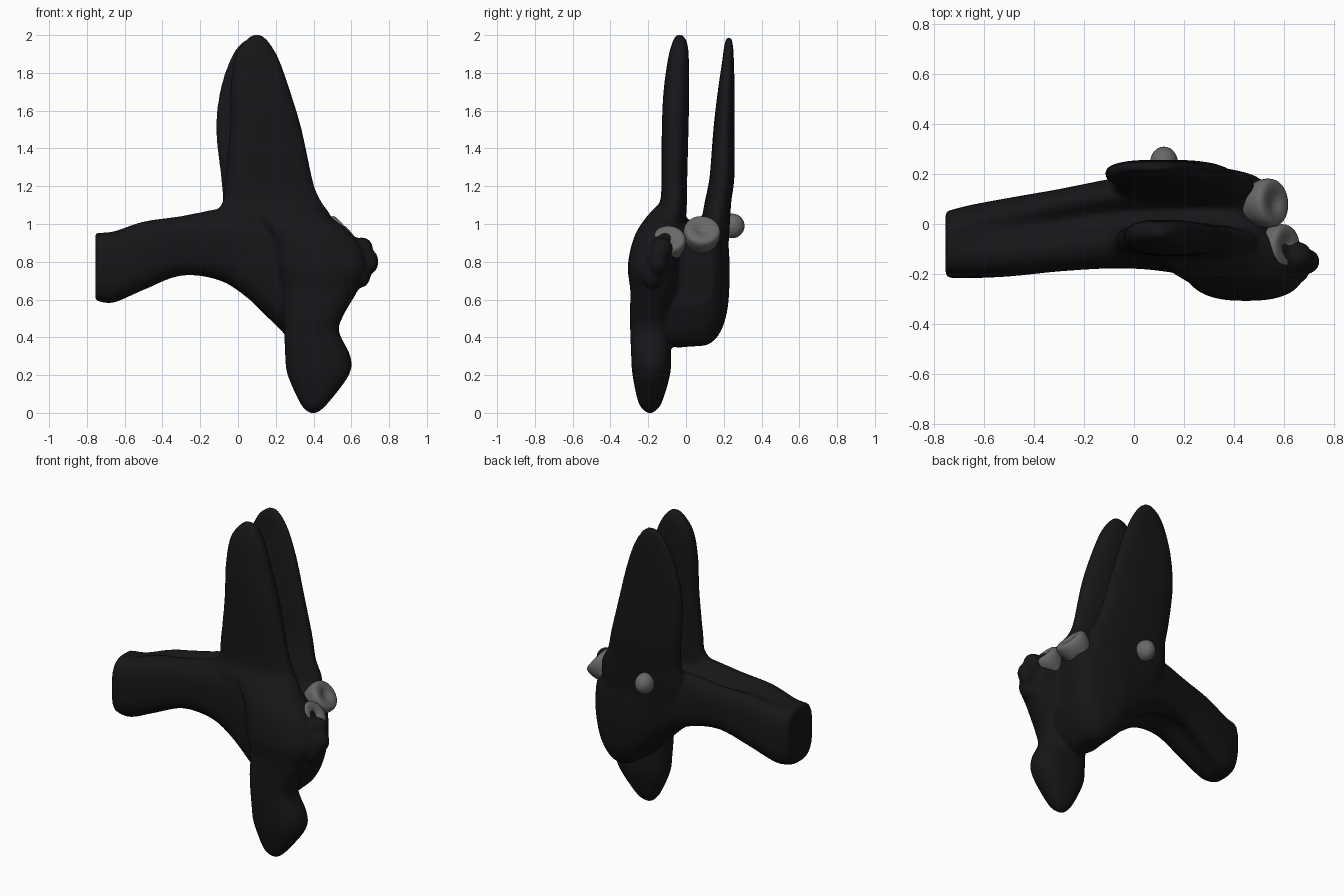
import bpy, bmesh, math
from mathutils import Vector, Matrix

if "Cube" in bpy.data.objects:
    bpy.data.objects.remove(bpy.data.objects["Cube"])


def material(name, c):
    m = bpy.data.materials.new(name)
    m.diffuse_color = (*c, 1)
    m.use_nodes = True
    m.node_tree.nodes["Principled BSDF"].inputs["Base Color"].default_value = m.diffuse_color
    return m


dark = material("dark", (0.008, 0.008, 0.0095))
grey = material("grey", (0.14, 0.14, 0.135))


def finish(bm, name, mat):
    bmesh.ops.recalc_face_normals(bm, faces=bm.faces)
    me = bpy.data.meshes.new(name)
    bm.to_mesh(me)
    bm.free()
    for p in me.polygons:
        p.use_smooth = True
    ob = bpy.data.objects.new(name, me)
    ob.data.materials.append(mat)
    bpy.context.collection.objects.link(ob)
    return ob


def skin(bm, rings):
    """Bridge a list of equal point rings and cap both ends."""
    vs = [[bm.verts.new(p) for p in r] for r in rings]
    n = len(vs[0])
    for a, b in zip(vs, vs[1:]):
        for i in range(n):
            j = (i + 1) % n
            bm.faces.new((a[i], a[j], b[j], b[i]))
    bm.faces.new(vs[0])
    bm.faces.new(vs[-1])


def resample(rows, k=5):
    """Catmull-Rom interpolation between section rows."""
    out = []
    for i in range(len(rows) - 1):
        p = [Vector(rows[max(0, min(len(rows) - 1, i + d))]) for d in (-1, 0, 1, 2)]
        for s in range(k):
            t = s / k
            out.append(p[1] + 0.5 * t * (p[2] - p[0] + t * (2 * p[0] - 5 * p[1] + 4 * p[2] - p[3]
                       + t * (3 * (p[1] - p[2]) + p[3] - p[0]))))
    return out + [Vector(rows[-1])]


def oval(u0, u1, v0, v1, e, n=48):
    """Superellipse filling the box u0..u1, v0..v1."""
    pts = []
    for i in range(n):
        a = 2 * math.pi * i / n
        c, s = math.cos(a), math.sin(a)
        pts.append(((u0 + u1) / 2 + (u1 - u0) / 2 * math.copysign(abs(c) ** (2 / e), c),
                    (v0 + v1) / 2 + (v1 - v0) / 2 * math.copysign(abs(s) ** (2 / e), s)))
    return pts


def loft_up(bm, rows, e=2.2):
    """Rows: z, x0, x1, y0, y1."""
    skin(bm, [[(x, y, r[0]) for x, y in oval(*r[1:], e)] for r in resample([tuple(q) for q in rows])])


bm = bmesh.new()

# beam and rear half of the head: x, z0, z1, y0, y1, groove depth
beam = [(-0.755, .595, .955, -.215, .05, .0), (-.66, .58, .965, -.217, .075, .015),
        (-.5, .645, 1.02, -.21, .105, .04), (-.3, .72, 1.05, -.19, .14, .07),
        (-.1, .695, 1.09, -.178, .18, .09), (.05, .60, 1.11, -.182, .205, .12),
        (.2, .46, 1.11, -.20, .225, .17), (.30, .365, 1.10, -.20, .23, .16),
        (.41, .345, 1.05, -.20, .215, .09), (.49, .42, .99, -.2, .19, .04),
        (.54, .56, .92, -.16, .15, .01)]
rings = []
for x, z0, z1, y0, y1, d in resample(beam):
    ring = []
    for y, z in oval(y0, y1, z0, z1, 2.9):
        g = d * math.exp(-((y - (y0 + y1) / 2 - .03) / .055) ** 2)
        up = z > (z0 + z1) / 2
        ring.append((x, y, z - g if up else z + g * (.6 if x < .1 else .1)))
    rings.append(ring)
skin(bm, rings)

# front lower lobe rising into the cheek
loft_up(bm, [(0.0, .375, .42, -.205, -.175), (.05, .33, .475, -.25, -.13), (.2, .263, .587, -.283, -.085),
             (.3, .25, .595, -.29, -.08), (.43, .245, .535, -.295, -.085), (.52, .24, .56, -.297, -.075),
             (.65, .235, .635, -.295, -.04), (.78, .21, .685, -.308, -.035), (.93, .18, .62, -.275, -.02),
             (1.03, .1, .50, -.215, -.02), (1.1, .05, .42, -.15, -.02)], 2.5)

# front fin and rear fin
loft_up(bm, [(.85, -.1, .5, -.18, .0), (1.02, -.13, .50, -.17, .0), (1.12, -.08, .44, -.137, .005),
             (1.22, -.07, .398, -.13, .006), (1.5, -.043, .337, -.128, .013), (1.7, -.04, .277, -.119, .017),
             (1.87, -.02, .217, -.096, .015), (1.96, .03, .165, -.073, .006), (2.003, .08, .12, -.05, -.02)], 2.5)
loft_up(bm, [(.8, -.05, .46, .06, .22), (1.0, -.09, .48, .08, .232), (1.12, -.08, .425, .10, .24),
             (1.25, -.09, .387, .125, .256), (1.5, -.116, .322, .145, .257), (1.7, -.096, .267, .168, .257),
             (1.85, -.05, .212, .19, .254), (1.94, .0, .16, .202, .249), (1.988, .06, .11, .214, .239)], 2.5)

# small knobs at the end of the head
for c, s in [((.675, -.15, .80), (.07, .055, .075)), ((.655, -.13, .87), (.06, .06, .06)),
             ((.645, -.18, .74), (.06, .06, .08))]:
    bmesh.ops.create_icosphere(bm, subdivisions=3, radius=1,
                               matrix=Matrix.Translation(c) @ Matrix.Diagonal((*s, 1)))

body = finish(bm, "bone_body", dark)
m = body.modifiers.new("merge", 'REMESH')
m.mode = 'VOXEL'
m.voxel_size = 0.012
m.use_smooth_shade = True
m = body.modifiers.new("soften", 'SMOOTH')
m.factor = 0.5
m.iterations = 4


# dished joint cups facing up and outward
def cup(name, centre, r, normal):
    b = bmesh.new()
    prof = [(.6, -1.6), (.8, -1.0), (.95, -.5), (1.0, -.15), (.96, .12), (.8, .24), (.5, .23), (.25, .13), (.08, .09)]
    rows = resample(prof, 3)
    rot = Vector(normal).to_track_quat('Z', 'Y')
    skin(b, [[Vector(centre) + rot @ Vector((p[0] * r * math.cos(a), p[0] * r * math.sin(a), p[1] * r))
              for a in (2 * math.pi * i / 32 for i in range(32))] for p in rows])
    finish(b, name, grey)


cup("rear_joint_cup", (.548, .085, .96), .098, (1, .1, .8))
cup("front_joint_cup", (.60, -.09, .915), .09, (1, .05, .8))

# small round peg on the back
b = bmesh.new()
bmesh.ops.create_uvsphere(b, u_segments=24, v_segments=16, radius=1,
                          matrix=Matrix.Translation((.12, .245, .99)) @ Matrix.Diagonal((.056, .065, .065, 1)))
finish(b, "back_peg", grey)
